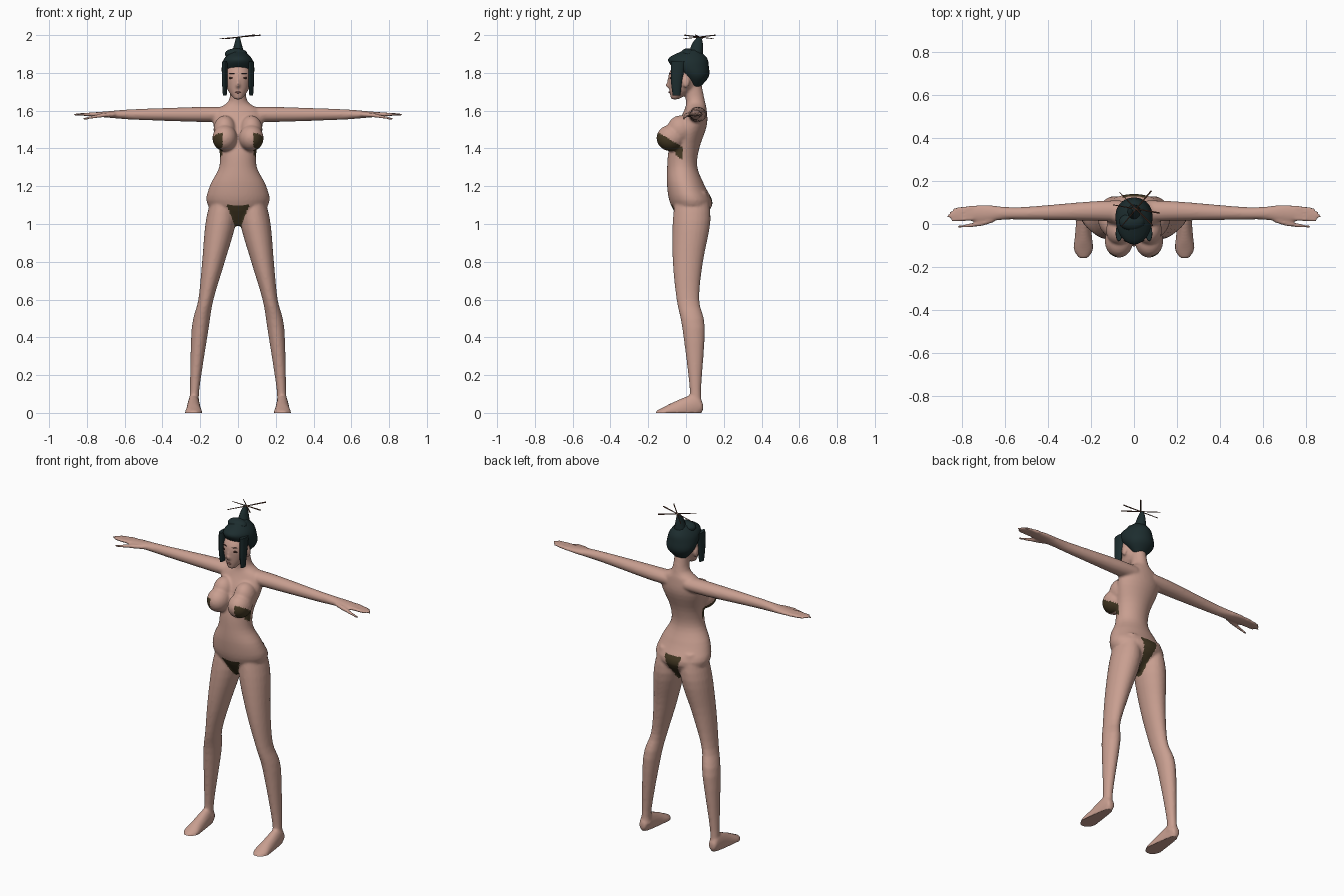
import bpy, bmesh, math
from mathutils import Vector, Matrix

if "Cube" in bpy.data.objects:
    bpy.data.objects.remove(bpy.data.objects["Cube"])


def material(name, red, green, blue):
    mat = bpy.data.materials.new(name)
    mat.use_nodes = True
    colour = (red, green, blue, 1)
    mat.diffuse_color = colour
    shader = mat.node_tree.nodes["Principled BSDF"]
    shader.inputs["Base Color"].default_value = colour
    shader.inputs["Roughness"].default_value = 0.8
    return mat


skin = material("skin", 0.58, 0.345, 0.28)
cloth = material("brown_cloth", 0.06, 0.042, 0.018)
hair = material("dark_hair", 0.012, 0.026, 0.028)
wood = material("hairpin_wood", 0.12, 0.05, 0.03)
eye_dark = material("eye_dark", 0.04, 0.018, 0.014)
lip_red = material("lips", 0.4, 0.17, 0.14)

# For each loft direction: index of the direction, of the shift, of the side offset
AXES = {"up": (2, 1, 0), "back": (1, 2, 0), "out": (0, 1, 2)}


def smooth_rings(rings, steps=4):
    """Catmull-Rom interpolation between control rings."""
    last = len(rings) - 1
    result = []
    for i in range(last):
        before, start, end, after = (rings[max(0, min(last, i + k))] for k in (-1, 0, 1, 2))
        for step in range(steps):
            t = step / steps
            result.append([
                b + t / 2 * (c - a + t * (2 * a - 5 * b + 4 * c - d + t * (3 * (b - c) + d - a)))
                for a, b, c, d in zip(before, start, end, after)])
    return result + [rings[last]]


def loft(bm, rings, axis="up", side=1, offset=0, segments=24):
    """Skin ellipses given as (position, shift, half width, half depth, optional offset)."""
    along, deep, across = AXES[axis]
    loops = []
    for position, shift, width, depth, *own_offset in smooth_rings(rings):
        loop = []
        for k in range(segments):
            angle = math.tau * k / segments
            point = Vector()
            point[along] = position
            point[deep] = shift + depth * math.sin(angle)
            point[across] = (own_offset[0] if own_offset else offset) + width * math.cos(angle)
            point.x *= side
            loop.append(bm.verts.new(point))
        loops.append(loop)
    for lower, upper in zip(loops, loops[1:]):
        for k in range(segments):
            following = (k + 1) % segments
            bm.faces.new((lower[k], lower[following], upper[following], upper[k]))
    bm.faces.new(loops[0])
    bm.faces.new(loops[-1])


def ball(bm, centre, radii, turn=0):
    place = (Matrix.Translation(centre) @ Matrix.Rotation(turn, 4, "Z")
             @ Matrix.Diagonal((*radii, 1)))
    bmesh.ops.create_uvsphere(bm, u_segments=20, v_segments=12, radius=1, matrix=place)


def finish(name, bm, *materials):
    bmesh.ops.recalc_face_normals(bm, faces=bm.faces[:])
    mesh = bpy.data.meshes.new(name)
    bm.to_mesh(mesh)
    bm.free()
    for mat in materials:
        mesh.materials.append(mat)
    part = bpy.data.objects.new(name, mesh)
    bpy.context.collection.objects.link(part)
    bpy.ops.object.select_all(action="DESELECT")
    part.select_set(True)
    bpy.context.view_layer.objects.active = part
    bpy.ops.object.shade_smooth_by_angle(angle=math.radians(50))
    return part


# Torso and neck
bm = bmesh.new()
loft(bm, [(.99, .02, .03, .03), (1.1, .03, .16, .11), (1.2, 0, .15, .1), (1.3, -.02, .1, .08),
          (1.4, -.01, .1, .08), (1.52, .03, .13, .08), (1.6, .05, .12, .06),
          (1.65, .05, .05, .05), (1.75, .03, .04, .05)], segments=40)
# Head and nose
loft(bm, [(1.66, -.06, .02, .02), (1.72, -.02, .06, .07), (1.8, -.01, .07, .08), (1.87, 0, .04, .04)])
ball(bm, (0, -.09, 1.735), (.01, .02, .015))
ball(bm, (0, -.08, 1.755), (.01, .02, .03))

for side in (-1, 1):
    # Ear and chest
    ball(bm, (side * .07, 0, 1.75), (.01, .02, .03))
    ball(bm, (side * .07, -.08, 1.455), (.066, .077, .07))
    ball(bm, (side * .07, -.03, 1.5), (.06, .07, .075))
    # Leg
    loft(bm, [(1.17, .03, .05, .08, .08), (1.02, .03, .08, .1, .09), (.8, .01, .06, .08, .13),
              (.6, .01, .04, .06, .17), (.45, .04, .045, .06, .2), (.12, .05, .025, .03, .23),
              (.04, .05, .03, .04, .23)], side=side)
    # Foot
    loft(bm, [(.09, .03, .02, .02), (.05, .04, .03, .06), (-.06, .01, .04, .05),
              (-.12, 0, .045, .03), (-.16, 0, .02, .01)], "back", side, offset=.235)
    # Arm and palm
    loft(bm, [(.06, .06, .04, .05), (.2, .06, .04, .045), (.5, .05, .03, .03), (.6, .05, .025, .03),
              (.7, .05, .016, .04), (.78, .05, .01, .03)], "out", side, offset=1.58)
    # Fingers and thumb
    for finger, tip in enumerate((.85, .87, .86, .84)):
        root = .025 + finger * .017
        loft(bm, [(.75, root, .012, .011), (tip, root - .007, .006, .006)],
             "out", side, offset=1.58, segments=12)
    loft(bm, [(.65, .02, .012, .012, 1.58), (.72, 0, .012, .012, 1.575),
              (.82, -.013, .006, .006, 1.556)], "out", side, segments=12)

# Weld everything into one skin
body = finish("body", bm, skin, cloth)
weld = body.modifiers.new("weld", "REMESH")
weld.mode = "VOXEL"
weld.voxel_size = 0.007
soften = body.modifiers.new("soften", "SMOOTH")
soften.iterations = 6
for name in ("weld", "soften"):
    bpy.ops.object.modifier_apply(modifier=name)
for vertex in body.data.vertices:
    if vertex.co.z < 0.005:
        vertex.co.z = 0


def covered(centre):
    """Where the cloth lies on the skin."""
    x, y, z = abs(centre.x), centre.y, centre.z
    if z < 1.2:
        top, slope, start = (1.1, .4, 1) if y < 0 else (1.15, .3, 1.03)
        return .96 < z < top and x < .02 + slope * max(0, z - start)
    band = 1.363 - .6 * y
    return z < 1.5 and x > .083 and y < -.015 and abs(z - band) < .034


for face in body.data.polygons:
    face.use_smooth = True
    face.material_index = int(covered(face.center))

# Hair cap, topknot and front fold
bm = bmesh.new()
loft(bm, [(1.72, .05, .03, .02), (1.78, .05, .08, .07), (1.84, .02, .085, .1),
          (1.88, .01, .07, .1), (1.92, .03, .03, .04)])
finish("hair_cap", bm, hair)

bm = bmesh.new()
loft(bm, [(1.88, .05, .04, .04), (1.95, .06, .02, .03), (1.99, .07, .01, .01)], segments=12)
finish("topknot", bm, hair)

bm = bmesh.new()
ball(bm, (-.01, .01, 1.9), (.06, .04, .03))
finish("hair_fold", bm, hair)

for side, label in ((1, "left"), (-1, "right")):
    # Hanging side lock
    bm = bmesh.new()
    loft(bm, [(1.68, -.05, .01, .02), (1.76, -.05, .015, .03), (1.86, -.04, .015, .04)],
         side=side, offset=.07, segments=12)
    finish(label + "_hair_lock", bm, hair)
    # Eye and brow
    bm = bmesh.new()
    for height, thickness in ((1.773, .006), (1.797, .003)):
        ball(bm, (side * .032, -.081, height), (.017, .004, thickness), side * .35)
    finish(label + "_eye_and_brow", bm, eye_dark)

bm = bmesh.new()
ball(bm, (0, -.088, 1.697), (.015, .005, .005))
finish("mouth", bm, lip_red)

# Crossed hairpins through the topknot
for label, turn in (("first", 50), ("second", -10), ("third", -45)):
    bm = bmesh.new()
    place = (Matrix.Translation((.01, .07, 1.99)) @ Matrix.Rotation(math.radians(turn), 4, "Z")
             @ Matrix.Rotation(math.radians(85), 4, "Y"))
    bmesh.ops.create_cone(bm, cap_ends=True, segments=6, radius1=.002, radius2=.0035,
                          depth=.22, matrix=place)
    finish(label + "_hairpin", bm, wood)
